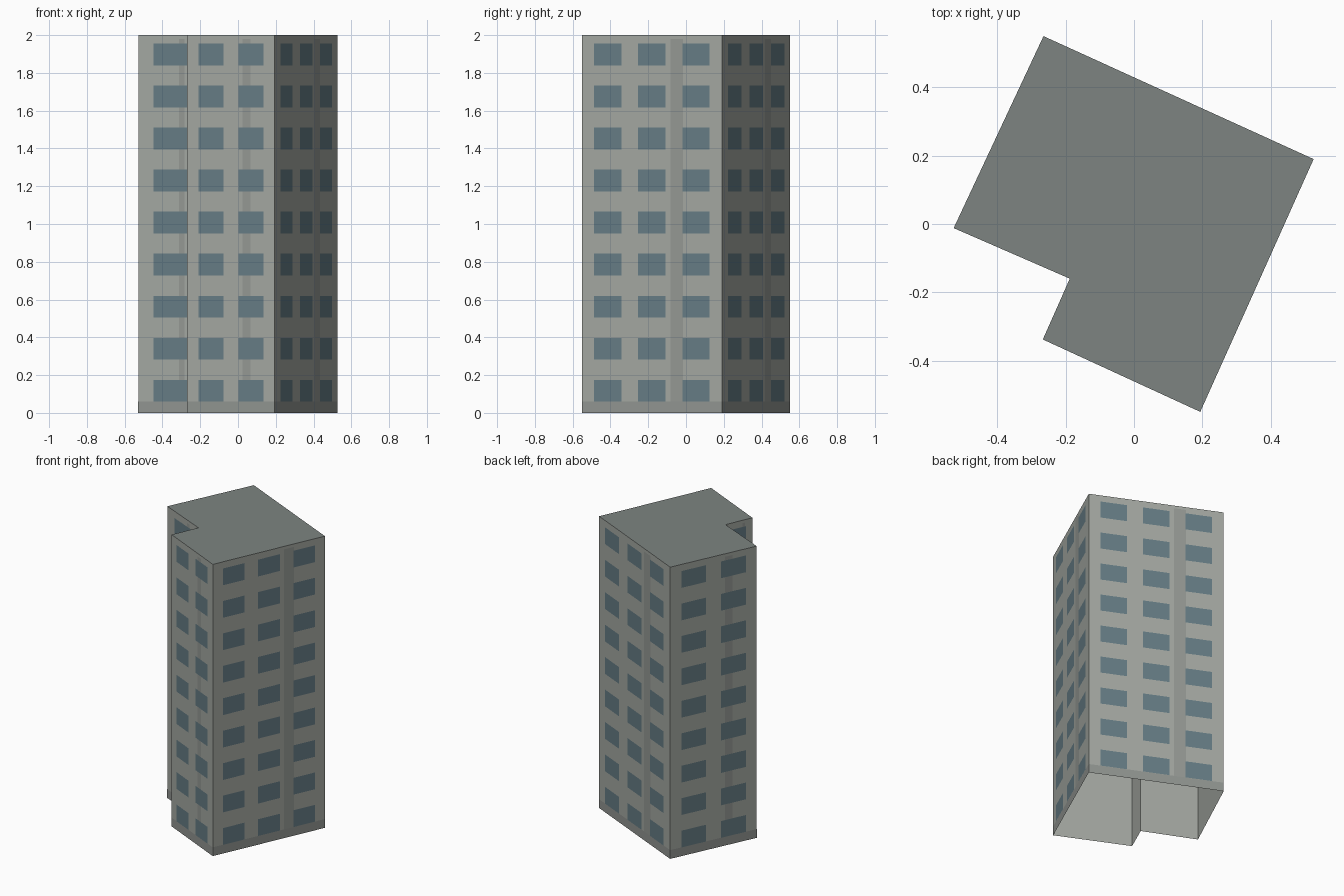
import bpy, bmesh
from mathutils import Vector

if "Cube" in bpy.data.objects:
    bpy.data.objects.remove(bpy.data.objects["Cube"])

H = 2.0
FLOORS = 9
# L-shaped footprint, counter-clockwise
PLAN = [Vector(p) for p in [(0.194, -0.55), (0.526, 0.19), (-0.265, 0.55),
                            (-0.528, -0.012), (-0.188, -0.16), (-0.267, -0.338)]]


def lin(c):
    return tuple((v / 255) ** 2.2 for v in c) + (1.0,)


def material(name, rgb):
    m = bpy.data.materials.new(name)
    m.diffuse_color = lin(rgb)
    m.use_nodes = True
    m.node_tree.nodes["Principled BSDF"].inputs["Base Color"].default_value = m.diffuse_color
    return m


def make_object(name, quads, mat):
    bm = bmesh.new()
    for q in quads:
        bm.faces.new([bm.verts.new(p) for p in q])
    bmesh.ops.remove_doubles(bm, verts=bm.verts, dist=1e-5)
    me = bpy.data.meshes.new(name)
    bm.to_mesh(me)
    bm.free()
    me.materials.append(mat)
    ob = bpy.data.objects.new(name, me)
    bpy.context.collection.objects.link(ob)


def panel(a, b, u0, u1, z0, z1, off):
    """Upright rectangle on wall a-b, between fractions u0 and u1."""
    d = b - a
    n = Vector((d.y, -d.x)).normalized() * off
    p, q = a + d * u0 + n, a + d * u1 + n
    return [(p.x, p.y, z0), (q.x, q.y, z0), (q.x, q.y, z1), (p.x, p.y, z1)]


walls, bases, strips, windows = [], [], [], []
for i, a in enumerate(PLAN):
    b = PLAN[(i + 1) % len(PLAN)]
    walls.append(panel(a, b, 0, 1, 0, H, 0))
    bases.append(panel(a, b, 0, 1, 0, 0.06, 0.001))
    strips.append(panel(a, b, 0.633, 0.722, 0.06, 1.98, 0.001))
    # window count follows the wall length
    n = max(1, round((b - a).length / 0.27))
    w = 1 / (n + 0.9 + 0.62 * (n - 1))
    for k in range(n):
        u = w * (0.45 + 1.62 * k)
        for f in range(FLOORS):
            z = 0.06 + 0.2225 * f
            windows.append(panel(a, b, u, u + w, z, z + 0.115, 0.002))

make_object("walls", walls, material("wall_paint", (163, 167, 161)))
make_object("base_band", bases, material("base_paint", (144, 148, 144)))
make_object("wall_strips", strips, material("strip_paint", (148, 152, 147)))
make_object("windows", windows, material("glass", (102, 124, 132)))
# flat roof; the underside stays open
make_object("roof", [[(p.x, p.y, H) for p in PLAN]], material("roof_felt", (124, 131, 128)))
